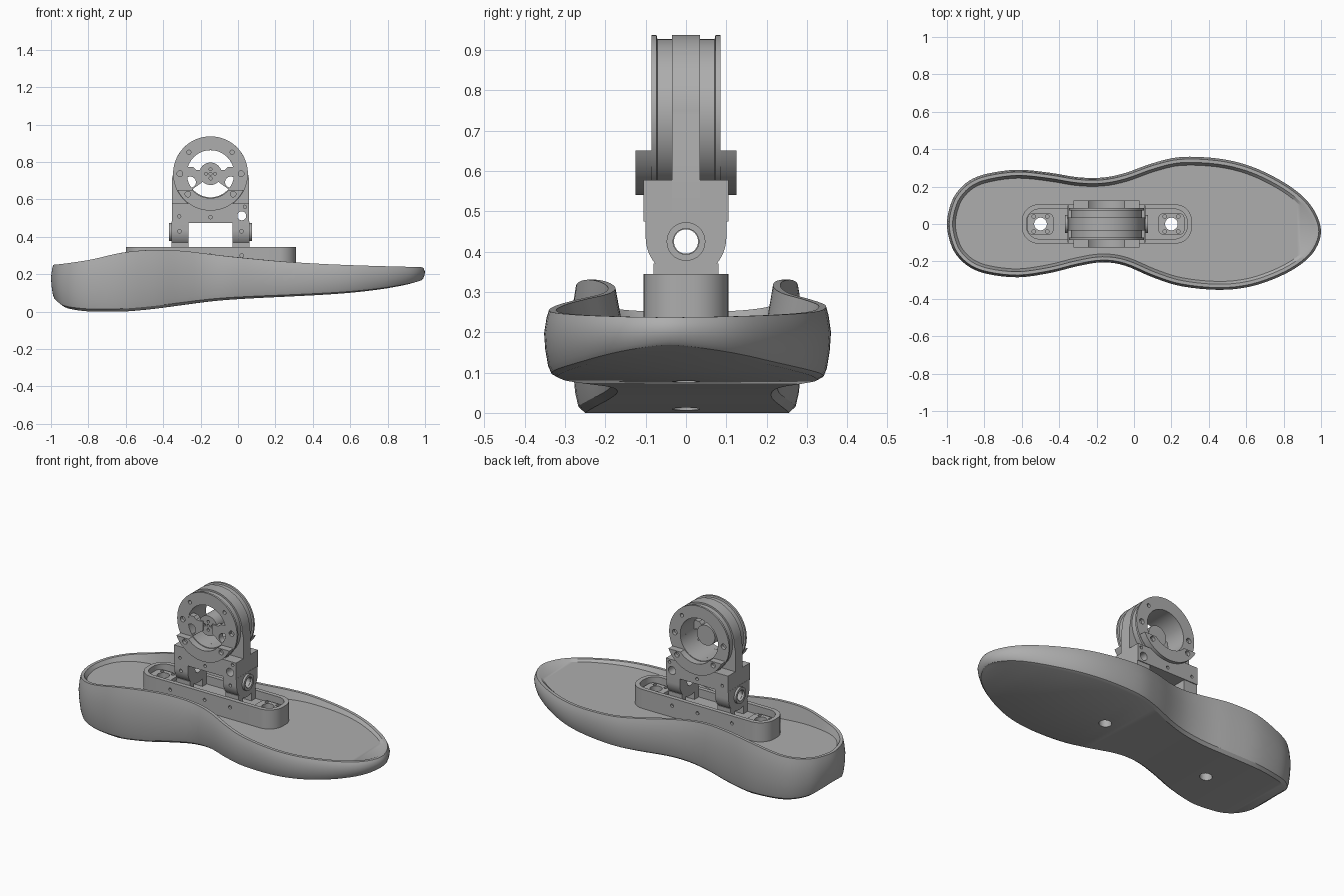
import bpy, bmesh
from math import cos, sin, pi, radians
from mathutils import Vector

if "Cube" in bpy.data.objects:
    bpy.data.objects.remove(bpy.data.objects["Cube"])

grey = bpy.data.materials.new("grey_plastic")
grey.use_nodes = True
colour = (0.42, 0.42, 0.42, 1)
grey.diffuse_color = colour
grey.node_tree.nodes["Principled BSDF"].inputs["Base Color"].default_value = colour


# ---------- helpers ----------
def make(name, bm):
    bmesh.ops.recalc_face_normals(bm, faces=bm.faces)
    mesh = bpy.data.meshes.new(name)
    bm.to_mesh(mesh)
    bm.free()
    mesh.materials.append(grey)
    obj = bpy.data.objects.new(name, mesh)
    bpy.context.collection.objects.link(obj)
    return obj


def loft(bm, rings, closed=False):
    pairs = list(zip(rings, rings[1:]))
    if closed:
        pairs.append((rings[-1], rings[0]))
    for a, b in pairs:
        for i in range(len(a)):
            j = (i + 1) % len(a)
            bm.faces.new((a[i], a[j], b[j], b[i]))


PLACE = {"x": lambda u, v, w: (w, u, v),
         "y": lambda u, v, w: (u, w, v),
         "z": lambda u, v, w: (u, v, w)}


def prism(name, outline, axis, low, high):
    bm = bmesh.new()
    rings = [[bm.verts.new(PLACE[axis](u, v, w)) for u, v in outline] for w in (low, high)]
    loft(bm, rings)
    for ring in rings:
        bm.faces.new(ring)
    return make(name, bm)


def arc(u, v, r, start=0, end=360, steps=40):
    return [(u + r * cos(radians(start + (end - start) * i / steps)),
             v + r * sin(radians(start + (end - start) * i / steps))) for i in range(steps + 1)]


def disc(name, u, v, r, axis, low, high, steps=40):
    return prism(name, arc(u, v, r, steps=steps)[:-1], axis, low, high)


def box(name, x0, x1, y0, y1, z0, z1):
    return prism(name, [(x0, y0), (x1, y0), (x1, y1), (x0, y1)], "z", z0, z1)


def rounded(x0, x1, half, r):
    return (arc(x1 - r, half - r, r, 0, 90, 12) + arc(x0 + r, half - r, r, 90, 180, 12)
            + arc(x0 + r, r - half, r, 180, 270, 12) + arc(x1 - r, r - half, r, 270, 360, 12))


def cut(obj, cutters):
    bpy.context.view_layer.objects.active = obj
    for cutter in cutters:
        cutter.hide_render = True
        mod = obj.modifiers.new("cut", "BOOLEAN")
        mod.operation = "DIFFERENCE"
        mod.solver = "EXACT"
        mod.object = cutter
        bpy.ops.object.modifier_apply(modifier=mod.name)
        bpy.data.objects.remove(cutter)


def lathe(name, profile, cx, cz, steps=80):
    bm = bmesh.new()
    rings = [[bm.verts.new((cx + r * cos(2 * pi * i / steps), y, cz + r * sin(2 * pi * i / steps)))
              for i in range(steps)] for r, y in profile]
    loft(bm, rings, closed=True)
    return make(name, bm)


# ---------- foot shell: x, left edge, right edge, underside height, rim height ----------
STATIONS = [
    (-1, 0, 0, .06, .25), (-.985, .09, -.09, .045, .252), (-.95, .165, -.165, .022, .255),
    (-.88, .232, -.23, .008, .264), (-.78, .27, -.268, 0, .28), (-.62, .29, -.285, 0, .315),
    (-.45, .274, -.262, .014, .33), (-.3, .25, -.225, .034, .325), (-.17, .248, -.205, .052, .31),
    (-.05, .272, -.222, .064, .295), (.1, .325, -.285, .073, .28), (.25, .358, -.332, .08, .267),
    (.45, .35, -.352, .09, .255), (.62, .31, -.335, .102, .248), (.78, .235, -.28, .12, .243),
    (.9, .15, -.21, .14, .24), (.97, .06, -.135, .155, .238), (1, -.04, -.04, .165, .237)]
FLOOR = .23
HOLES = (-.5, .2)

loop = [Vector((x, a, lo, hi)) for x, a, b, lo, hi in STATIONS]
loop += [Vector((x, b, lo, hi)) for x, a, b, lo, hi in STATIONS[-2:0:-1]]
path = []
for i in range(len(loop)):
    p, q, r, s = (loop[(i + k) % len(loop)] for k in (-1, 0, 1, 2))
    for t in (0, .25, .5, .75):
        path.append(q + (r - p) * (t / 2) + (2 * p - 5 * q + 4 * r - s) * (t * t / 2)
                    + (3 * q - p - 3 * r + s) * (t ** 3 / 2))
count = len(path)


def shell_ring(bm, inset, level):
    ring = []
    for i, p in enumerate(path):
        t = path[(i + 1) % count] - path[i - 1]
        n = Vector((t.y, -t.x)).normalized() * inset
        z = min(FLOOR, p.w - .006) if level is None else p.z + level * (p.w - p.z)
        ring.append(bm.verts.new((p.x + n.x, p.y + n.y, max(z, 0))))
    return ring


bm = bmesh.new()
rings = [shell_ring(bm, *lv) for lv in (
    (.035, 0), (.018, .05), (.01, .16), (.003, .4), (0, .65), (.006, .88), (.012, 1),
    (.03, 1), (.045, None))]
loft(bm, rings)
for ring in (rings[0], rings[-1]):
    for i in range(count // 2):
        quad = [ring[i], ring[i + 1], ring[-i - 1], ring[-i % count]]
        bm.faces.new(list(dict.fromkeys(quad)))
shell = make("foot_shell", bm)
cut(shell, [disc("hole", x, 0, .034, "z", -.1, .5) for x in HOLES])

# ---------- mounting tray ----------
tray = prism("mounting_tray", rounded(-.6, .31, .105, .09), "z", .2, .345)
cut(tray, [prism("pocket", rounded(-.575, .285, .08, .07), "z", .295, .4)]
    + [disc("hole", x, 0, .034, "z", 0, .5) for x in HOLES]
    + [disc("side_hole", x, .3, .01, "y", s * .105 - .015, s * .105 + .015, 16)
       for x in (-.38, -.15, .02) for s in (-1, 1)])
for x in HOLES:
    pad = prism("tray_pad", rounded(x - .07, x + .07, .058, .03), "z", .29, .315)
    cut(pad, [disc("hole", x, 0, .034, "z", 0, .5)]
        + [disc("screw", x + a * .036, b * .04, .01, "z", .3, .4, 12)
           for a in (-1, 1) for b in (-1, 1)])

# ---------- pivot lugs ----------
CX, CZ = -.147, .737
for side in (-1, 1):
    xs = sorted((CX + side * .118, CX + side * .208))
    outline = arc(0, .435, .1, 180, 360, 32) + [(.1, .482), (-.1, .482)]
    lug = prism("pivot_lug", outline, "x", *xs)
    cut(lug, [disc("bore", 0, .425, .03, "x", -1, 1),
              disc("lug_screw", CX + side * .165, .43, .01, "y", -.12, -.08, 12)])
    end = CX + side * .207
    collar = disc("pivot_collar", 0, .425, .048, "x", *sorted((end, end + side * .014)))
    cut(collar, [disc("bore", 0, .425, .032, "x", -1, 1)])
    for y in (-.06, .06):
        box("lug_foot", *xs, y - .02, y + .02, .29, .37)

# ---------- ankle body ----------
wide = .207
body_outline = arc(CX, CZ, .2, 0, 180, 48) + [(CX - wide, CZ - .03), (CX - wide, .478),
                                              (CX + wide, .478), (CX + wide, CZ - .03)]
web = prism("centre_web", body_outline, "y", -.035, .035)
base = box("body_base", CX - wide, CX + wide, -.105, .105, .475, .578)
bores = [(.02, .512, .024), (-.315, .51, .009), (.037, .56, .009), (CX, .505, .009)]
cut(web, [disc("opening", CX, CZ, .126, "y", -1, 1, 64), disc("hole", *bores[0], "y", -1, 1)])
cut(base, [disc("opening", CX, CZ, .19, "y", -1, 1, 64), disc("hole", *bores[0], "y", -1, 1)]
    + [disc("hole", u, v, r, "y", s * .105 - .02, s * .105 + .02, 16)
       for u, v, r in bores[1:] for s in (-1, 1)])

# ---------- joint ring with grooved rim ----------
half = [(.126, .085), (.2, .085), (.2, .073), (.19, .071), (.19, .034)]
ring = lathe("joint_ring", half + [(r, -y) for r, y in reversed(half)], CX, CZ)
cut(ring, [disc("bolt", CX + .163 * cos(radians(a)), CZ + .163 * sin(radians(a)),
                .011, "y", -1, 1, 16) for a in (45, 135)]
    + [disc("bolt", CX + .163 * cos(radians(a)), CZ + .163 * sin(radians(a)), .016, "y",
            s * .085 - .02, s * .085 + .02, 20) for a in (0, 180) for s in (-1, 1)])

# ---------- lower saddle arcs on both faces ----------
for s in (-1, 1):
    saddle = prism("saddle_arc", arc(CX, CZ, .197, 206, 334, 48) + arc(CX, CZ, .13, 318, 222, 36),
                   "y", *sorted((s * .08, s * .125)))
    cut(saddle, [disc("bolt", CX + .163 * cos(radians(a)), CZ + .163 * sin(radians(a)), .015,
                      "y", s * .125 - .02, s * .125 + .02, 20) for a in (222, 318)])

# ---------- hub and its side arms ----------
hub = disc("centre_hub", CX, CZ, .06, "y", -.075, .02, 48)
cut(hub, [disc("pin", CX + a, CZ + b, .008, "y", -.09, -.05, 12)
          for a, b in ((0, 0), (.025, 0), (-.025, 0), (0, .025), (0, -.025))])
for s in (-1, 1):
    profile = [(.03, .02), (.075, .02), (.09, .035), (.15, .035), (.15, -.075), (.1, -.085),
               (.03, -.035)]
    arm = prism("hub_arm", [(CX + s * u, CZ + v) for u, v in profile], "y", -.083, -.045)
    cut(arm, [disc("arm_hole", CX + s * .108, CZ - .045, .03, "y", -1, 1)])

# ---------- shading ----------
for obj in bpy.context.scene.objects:
    obj.select_set(obj.type == "MESH")
bpy.context.view_layer.objects.active = shell
bpy.ops.object.shade_smooth_by_angle(angle=radians(32))
